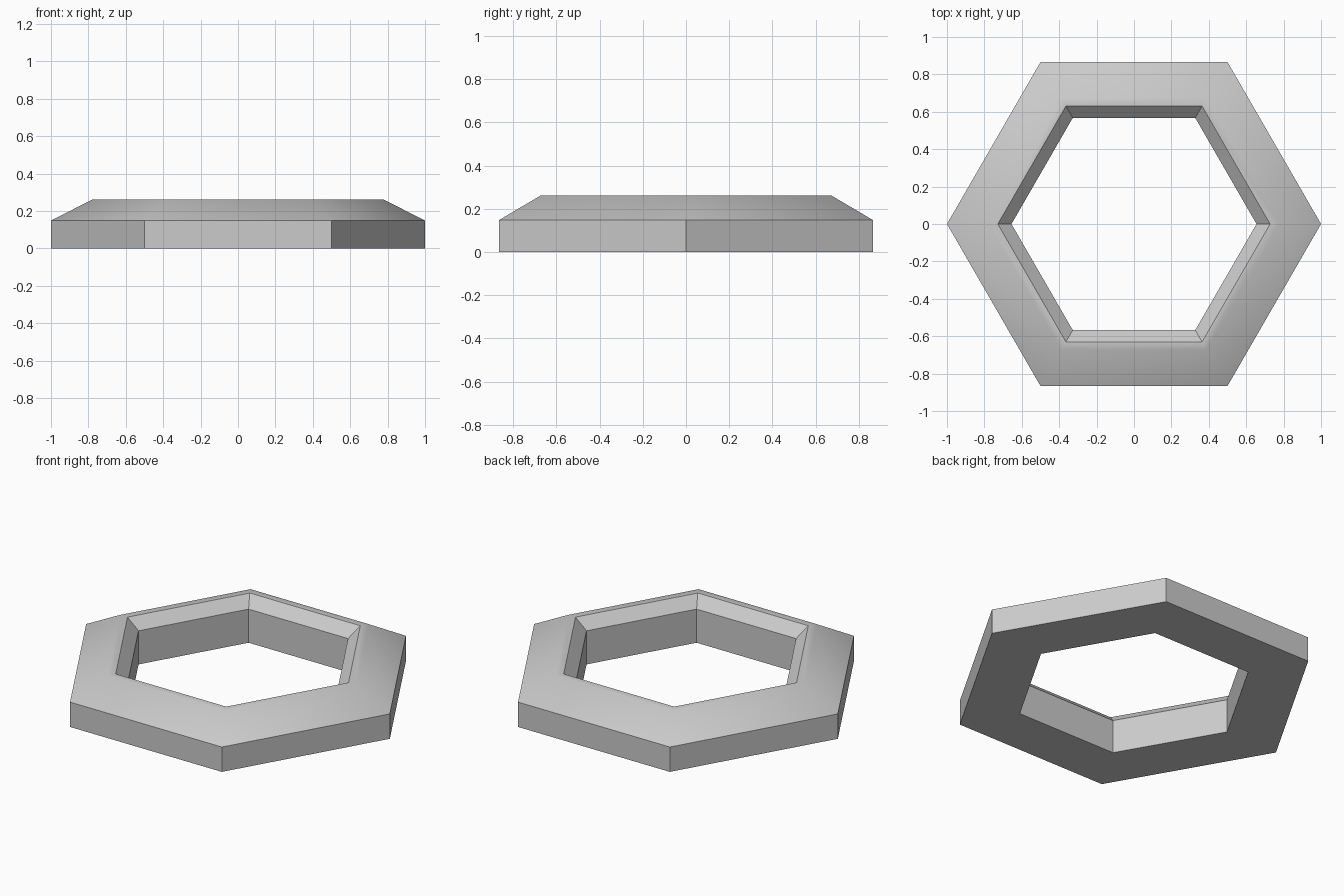
import bpy, bmesh, math

cube = bpy.data.objects.get("Cube")
if cube:
    bpy.data.objects.remove(cube, do_unlink=True)

# Material
grey = bpy.data.materials.new("light_grey")
grey.use_nodes = True
colour = (0.6, 0.6, 0.6, 1.0)
grey.diffuse_color = colour
grey.node_tree.nodes["Principled BSDF"].inputs["Base Color"].default_value = colour

SIDES = 6
# Cross-section of the ring: (corner radius, height), closed loop
PROFILE = [
    (1.0, 0.0),      # outer wall
    (1.0, 0.148),
    (0.777, 0.262),  # outer slope up to the rim
    (0.728, 0.262),  # rim
    (0.655, 0.2),    # inner chamfer
    (0.655, 0.0),    # inner wall
]

# Sweep the cross-section around the hexagon
bm = bmesh.new()
rings = []
for i in range(SIDES):
    a = math.tau * i / SIDES
    rings.append([bm.verts.new((r * math.cos(a), r * math.sin(a), z)) for r, z in PROFILE])
for i in range(SIDES):
    here, there = rings[i], rings[(i + 1) % SIDES]
    for j in range(len(PROFILE)):
        k = (j + 1) % len(PROFILE)
        bm.faces.new((here[j], there[j], there[k], here[k]))
bmesh.ops.recalc_face_normals(bm, faces=bm.faces)

mesh = bpy.data.meshes.new("hexagonal_ring")
bm.to_mesh(mesh)
bm.free()
mesh.materials.append(grey)
ring = bpy.data.objects.new("hexagonal_ring", mesh)
bpy.context.collection.objects.link(ring)

# Soft shading over the slopes and rim, sharp everywhere else
bpy.ops.object.select_all(action='DESELECT')
bpy.context.view_layer.objects.active = ring
ring.select_set(True)
bpy.ops.object.shade_smooth_by_angle(angle=math.radians(35))
